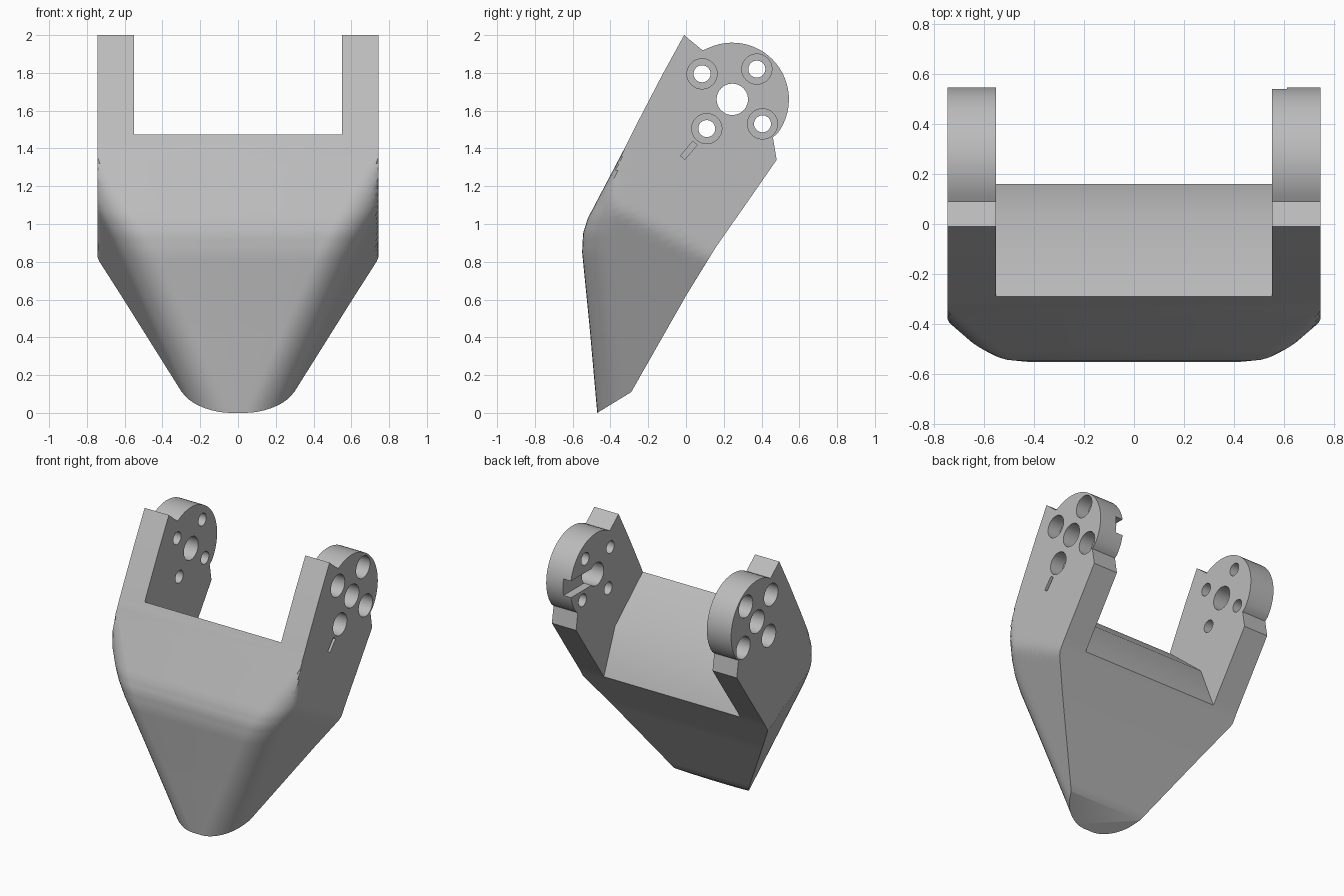
import bpy, bmesh
from math import sin, cos, pi, radians
from mathutils import Vector, Matrix

cube = bpy.data.objects.get("Cube")
if cube:
    bpy.data.objects.remove(cube, do_unlink=True)

HALF, INNER, FILLET = 0.745, 0.55, 0.16
HUB_Y, HUB_Z, HUB_R = 0.245, 1.66, 0.30

grey = bpy.data.materials.new("plain grey")
grey.use_nodes = True
grey.diffuse_color = (0.5, 0.5, 0.5, 1)
grey.node_tree.nodes["Principled BSDF"].inputs["Base Color"].default_value = (0.5, 0.5, 0.5, 1)


def make_object(name, bm):
    bmesh.ops.recalc_face_normals(bm, faces=bm.faces)
    mesh = bpy.data.meshes.new(name)
    bm.to_mesh(mesh)
    bm.free()
    mesh.materials.append(grey)
    obj = bpy.data.objects.new(name, mesh)
    bpy.context.collection.objects.link(obj)
    return obj


def prism(name, outline, x0, x1):
    """Extrude a (y, z) outline along x."""
    bm = bmesh.new()
    face = bm.faces.new([bm.verts.new((x0, y, z)) for y, z in outline])
    ext = bmesh.ops.extrude_face_region(bm, geom=[face])["geom"]
    bmesh.ops.translate(bm, vec=(x1 - x0, 0, 0),
                        verts=[v for v in ext if isinstance(v, bmesh.types.BMVert)])
    return make_object(name, bm)


def circle(y, z, r, n=40):
    return [(y + r * cos(2 * pi * i / n), z + r * sin(2 * pi * i / n)) for i in range(n)]


def cut(target, cutter):
    mod = target.modifiers.new("cut", "BOOLEAN")
    mod.operation, mod.solver, mod.object = "DIFFERENCE", "EXACT", cutter
    bpy.ops.object.select_all(action="DESELECT")
    bpy.context.view_layer.objects.active = target
    target.select_set(True)
    bpy.ops.object.modifier_apply(modifier=mod.name)
    bpy.data.objects.remove(cutter, do_unlink=True)


def side_row(front, back):
    """Half-width points from front to back: tapered side with a rounded front edge."""
    length = (back - front).length
    depths = [min(FILLET, length * 0.8) * (1 - cos(pi / 2 * i / 8)) for i in range(9)]
    rest = length - depths[-1]
    depths += [depths[-1] + rest * i / 10 for i in range(1, 11)]
    row = []
    for d in depths:
        p = front.lerp(back, d / length)
        taper = HALF + 0.26 * (p.x - 0.12) + 0.48 * (p.y - 0.82)
        gap = max(0, FILLET - d)
        inset = FILLET - (FILLET ** 2 - gap ** 2) ** 0.5
        row.append((min(HALF, taper - inset), p.x, p.y))
    return row


# Bracket stations: front point and back point in (y, z), from the toe upward
keys = [((-0.47, 0), (-0.29, 0.11)), ((-0.51, 0.45), (0, 0.62)),
        ((-0.55, 0.85), (0.16, 0.88)), ((-0.545, 0.95), (0.24, 0.995)),
        ((-0.52, 1.03), (0.30, 1.08)), ((-0.31, 1.43), (0.48, 1.34)),
        ((-0.25, 1.55), (0.46, 1.46))]
keys = [(Vector(f), Vector(b)) for f, b in keys]
stations = [keys[0]]
for (f0, b0), (f1, b1) in zip(keys, keys[1:]):
    steps = max(3, int((f1 - f0).length / 0.04))
    stations += [(f0.lerp(f1, i / steps), b0.lerp(b1, i / steps)) for i in range(1, steps + 1)]

# Round hub outline at the back of the arms, then the pointed tip
for i in range(1, 29):
    a = radians(-43 + 164 * i / 28)
    stations.append((Vector((-0.25, 1.55)).lerp(Vector((-0.12, 1.8)), i / 28),
                     Vector((HUB_Y + HUB_R * cos(a), HUB_Z + HUB_R * sin(a)))))
stations[-1] = (Vector((-0.01, 2.0)), stations[-1][1])

# Loft the stations into one solid
bm = bmesh.new()
rings = []
for front, back in stations:
    row = side_row(front, back)
    ring = row + [(-x, y, z) for x, y, z in reversed(row)]
    rings.append([bm.verts.new(p) for p in ring])
for low, high in zip(rings, rings[1:]):
    n = len(low)
    for i in range(n):
        j = (i + 1) % n
        bm.faces.new((low[i], low[j], high[j], high[i]))
bm.faces.new(rings[0])
bm.faces.new(rings[-1])
bracket = make_object("forked_bracket", bm)

# Opening between the arms
cut(bracket, prism("opening", [(-1, 2.1), (-0.285, 1.47), (0.03, 1.2), (0.16, 0.88),
                               (0.26, 0.62), (1, 0.62), (1, 3), (-1, 3)], -INNER, INNER))

# Centre bore and counterbored screw holes in both hubs
cut(bracket, prism("bore", circle(HUB_Y, HUB_Z, 0.083), -1, 1))
for y, z in ((0.085, 1.795), (0.375, 1.82), (0.11, 1.505), (0.405, 1.53)):
    cut(bracket, prism("screw_hole", circle(y, z, 0.045, 28), -1, 1))
    for s in (-1, 1):
        cut(bracket, prism("counterbore", circle(y, z, 0.08, 32), s * (HALF - 0.1), s))

# Key groove on the inside of the left hub
cut(bracket, prism("groove", [(HUB_Y, HUB_Z - 0.06), (0.7, HUB_Z - 0.06),
                              (0.7, HUB_Z + 0.06), (HUB_Y, HUB_Z + 0.06)], 0.5, 0.61))

# Small slit on the outside of the left arm
turn = Matrix.Rotation(radians(50), 2)
slit = [turn @ Vector(p) + Vector((0.015, 1.39))
        for p in ((-0.05, -0.015), (0.05, -0.015), (0.05, 0.015), (-0.05, 0.015))]
cut(bracket, prism("slit", slit, HALF - 0.03, 1))

bpy.ops.object.select_all(action="DESELECT")
bracket.select_set(True)
bpy.context.view_layer.objects.active = bracket
bpy.ops.object.shade_smooth_by_angle(angle=radians(30))
